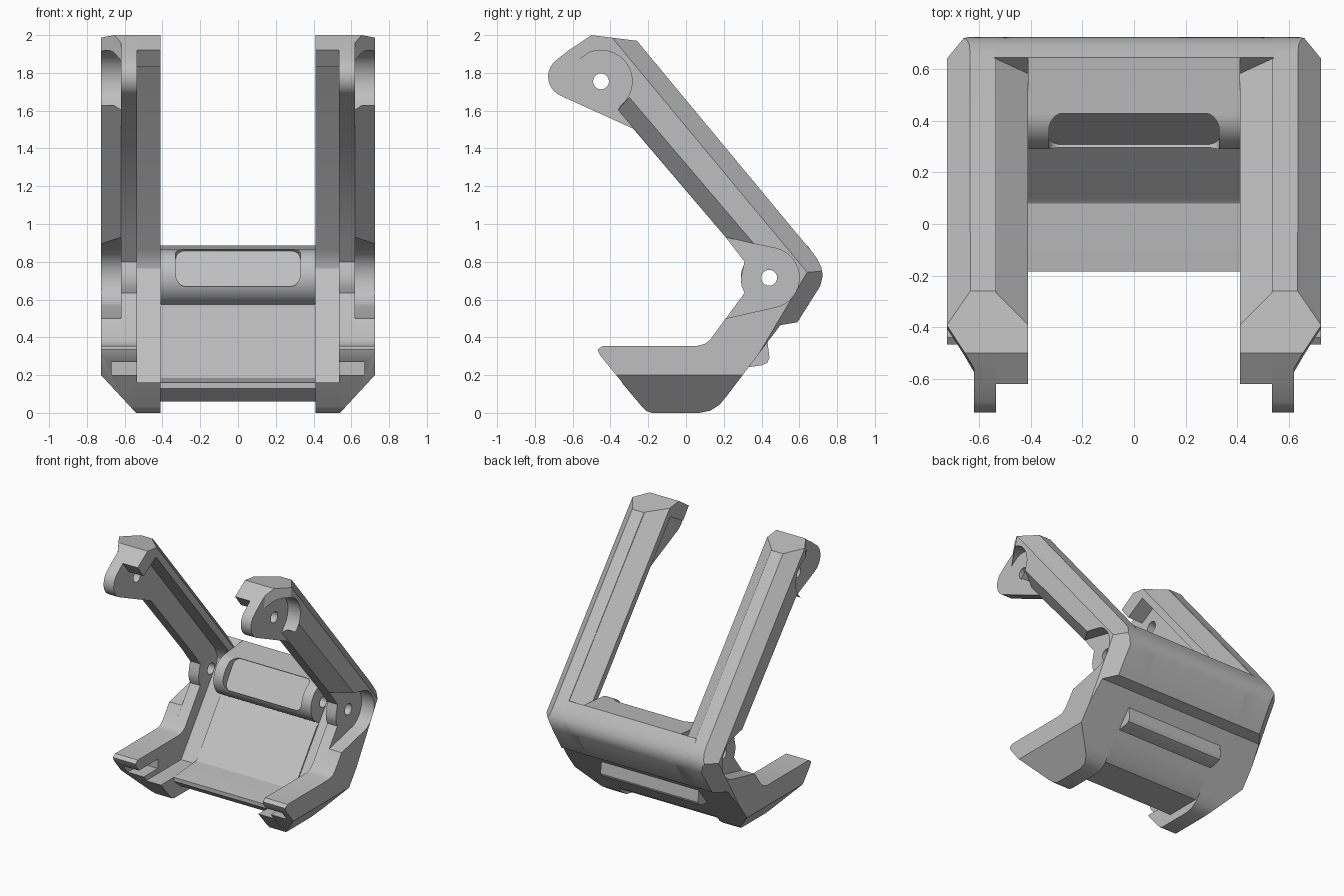
import bpy, bmesh, math
from mathutils import Vector, Matrix

if "Cube" in bpy.data.objects:
    bpy.data.objects.remove(bpy.data.objects["Cube"])

grey = bpy.data.materials.new("plain grey")
grey.use_nodes = True
colour = (0.52, 0.52, 0.52, 1)
grey.diffuse_color = colour
grey.node_tree.nodes["Principled BSDF"].inputs["Base Color"].default_value = colour

UPPER = (-0.45, 1.755)   # upper pivot (y, z)
LOWER = (0.44, 0.715)    # lower pivot (y, z)


def arc(centre, radius, start, end, steps=14):
    angles = [math.radians(start + (end - start) * i / steps) for i in range(steps + 1)]
    return [(centre[0] + radius * math.cos(a), centre[1] + radius * math.sin(a)) for a in angles]


def make(name, bm):
    bmesh.ops.recalc_face_normals(bm, faces=bm.faces)
    mesh = bpy.data.meshes.new(name)
    bm.to_mesh(mesh)
    bm.free()
    obj = bpy.data.objects.new(name, mesh)
    bpy.context.collection.objects.link(obj)
    mesh.materials.append(grey)
    return obj


def activate(obj):
    bpy.ops.object.select_all(action='DESELECT')
    obj.select_set(True)
    bpy.context.view_layer.objects.active = obj


def prism(name, outline, x0, x1, far=None, planes=(), mirror=False):
    """Extrude a (y, z) outline along x, trim it with planes, optionally mirror it."""
    bm = bmesh.new()
    near = [bm.verts.new((x0, y, z)) for y, z in outline]
    away = [bm.verts.new((x1, y, z)) for y, z in (far or outline)]
    bm.faces.new(near)
    bm.faces.new(away)
    n = len(near)
    for i in range(n):
        j = (i + 1) % n
        bm.faces.new((near[i], near[j], away[j], away[i]))
    bmesh.ops.recalc_face_normals(bm, faces=bm.faces)
    for normal, limit in planes:
        normal = Vector(normal)
        point = normal * (limit / normal.length_squared)
        bmesh.ops.bisect_plane(bm, geom=bm.verts[:] + bm.edges[:] + bm.faces[:], dist=1e-5,
                               plane_co=point, plane_no=normal, clear_outer=True)
        rim = [e for e in bm.edges if e.is_boundary]
        if rim:
            bmesh.ops.holes_fill(bm, edges=rim, sides=0)
    obj = make(name, bm)
    if mirror:
        activate(obj)
        mod = obj.modifiers.new("mirror", 'MIRROR')
        mod.use_mirror_merge = False
        bpy.ops.object.modifier_apply(modifier=mod.name)
    return obj


def cut(obj, cutter):
    cutter.hide_render = True
    activate(obj)
    mod = obj.modifiers.new("cut", 'BOOLEAN')
    mod.operation = 'DIFFERENCE'
    mod.solver = 'EXACT'
    mod.object = cutter
    bpy.ops.object.modifier_apply(modifier=mod.name)
    bpy.data.objects.remove(cutter)


# Shared stretches of the side outline
knee = [(0.665, 0.855), (0.695, 0.815), (0.717, 0.77), (0.724, 0.725), (0.71, 0.67)]
spine = [(-0.26, 1.97)] + knee + [(0.59, 0.48), (0.5, 0.465), (0.3, 0.2)]
heel = [(0.22, 0.095), (0.18, 0.045), (0.13, 0.012), (0.07, 0)]
toe = [(-0.18, 0), (-0.21, 0.01), (-0.235, 0.035)]
jaw = [(-0.455, 0.305), (-0.468, 0.335), (-0.44, 0.355), (0.06, 0.355), (0.1, 0.365), (0.13, 0.39)]
nose = [(-0.62, 1.92), (-0.5, 2.0)]

# Chamfer planes as (normal, limit)
back_chamfer = ((1, 0.77, 0.64), 1.695)
leg_chamfer = ((1, 0.86, -0.51), 0.897)
base_chamfer = ((1, 0, -0.925), 0.54)
cap_chamfer = ((0.1, -0.065, 0.01), 0.118)
inner_chamfer = ((-0.69, 0.77, 0.64), 0.687)

# Side walls carrying the pivot ears
ear = arc((-0.62, 1.78), 0.11, 247, 130, 10)
wall_outline = (spine + heel + toe + jaw
                + [(0.31, 0.635), (0.295, 0.67), (0.29, 0.71), (0.298, 0.75), (0.31, 0.8)]
                + [(0.21, 0.93), (-0.28, 1.505)] + ear + nose)
walls = prism("side_walls", wall_outline, 0.535, 0.62, planes=[base_chamfer], mirror=True)

# Outer armour with round pockets around the pivots and chamfered edges
lower_pocket = arc(LOWER, 0.16, -70, 78)
upper_pocket = arc(UPPER, 0.165, -50, 112)
tail = upper_pocket + [(-0.575, 1.865)] + nose
start = spine + heel + toe + jaw + [(0.21, 0.5)] + lower_pocket
armour_inner = start + [(0.21, 0.93), (-0.36, 1.605)] + tail
armour_outer = start + [(0.36, 0.895), (-0.3, 1.67)] + tail
armour = prism("outer_armour", armour_inner, 0.62, 0.725, far=armour_outer,
               planes=[back_chamfer, leg_chamfer, base_chamfer, cap_chamfer], mirror=True)

# Inward flanges along the arms, legs and jaws
flange_outline = (spine + heel + toe
                  + [(-0.34, 0.16), (0.08, 0.16), (0.46, 0.667), (0.505, 0.73), (0.518, 0.765),
                     (0.512, 0.8), (0.48, 0.86), (-0.4, 1.918), (-0.55, 1.83)] + nose)
prism("inner_flanges", flange_outline, 0.41, 0.54, planes=[inner_chamfer], mirror=True)

# Cross panel: floor, sloped back and the round pivot barrel
panel_outline = ([(0.645, 0.885)] + knee + [(0.59, 0.48), (0.5, 0.465), (0.3, 0.2), (0.22, 0.095),
                 (0.17, 0.06), (-0.1, 0.06), (-0.185, 0.13), (-0.185, 0.16), (-0.1, 0.17),
                 (0.08, 0.185), (0.1, 0.2), (0.36, 0.555)]
                 + arc(LOWER, 0.15, 250, 90, 24))
panel = prism("cross_panel", panel_outline, -0.41, 0.41)
prism("cross_panel_shoulders", [(0.645, 0.885)] + knee + [(0.62, 0.56), (0.57, 0.8)], -0.54, 0.54)

# Rib behind the cross panel
prism("back_rib", [(0.32, 0.24), (0.4, 0.252), (0.43, 0.265), (0.442, 0.29), (0.43, 0.39), (0.4, 0.36)],
      -0.41, 0.41)

# Rounded slot in the barrel
bm = bmesh.new()
bmesh.ops.create_cube(bm, size=1)
bmesh.ops.scale(bm, vec=(0.66, 0.235, 0.24), verts=bm.verts)
upright = [e for e in bm.edges if abs(e.verts[0].co.z - e.verts[1].co.z) > 0.1]
bmesh.ops.bevel(bm, geom=upright, offset=0.05, segments=6, profile=0.5, affect='EDGES')
tilt = math.radians(56)
outward = Vector((0, -math.sin(tilt), math.cos(tilt)))
bmesh.ops.transform(bm, verts=bm.verts,
                    matrix=Matrix.Translation(Vector((0, *LOWER)) + outward * 0.2)
                    @ Matrix.Rotation(tilt, 4, 'X'))
cut(panel, make("slot_cutter", bm))

# Pivot bores
cut(panel, prism("bore_cutter", arc(LOWER, 0.042, 0, 345, 23), -1, 1))
for pivot in (UPPER, LOWER):
    cut(walls, prism("bore_cutter", arc(pivot, 0.042, 0, 345, 23), -1, 1))

# Notches inside the jaw tips
notch = [(-0.7, 0.2), (-0.2, 0.2), (-0.2, 0.27), (-0.7, 0.27)]
for part in (walls, armour):
    cut(part, prism("notch_cutter", notch, 0.5, 0.67, mirror=True))

# Smooth curves, crisp edges
for obj in bpy.context.scene.objects:
    if obj.type == 'MESH' and grey.name in obj.data.materials:
        activate(obj)
        bpy.ops.object.shade_smooth_by_angle(angle=math.radians(28))
